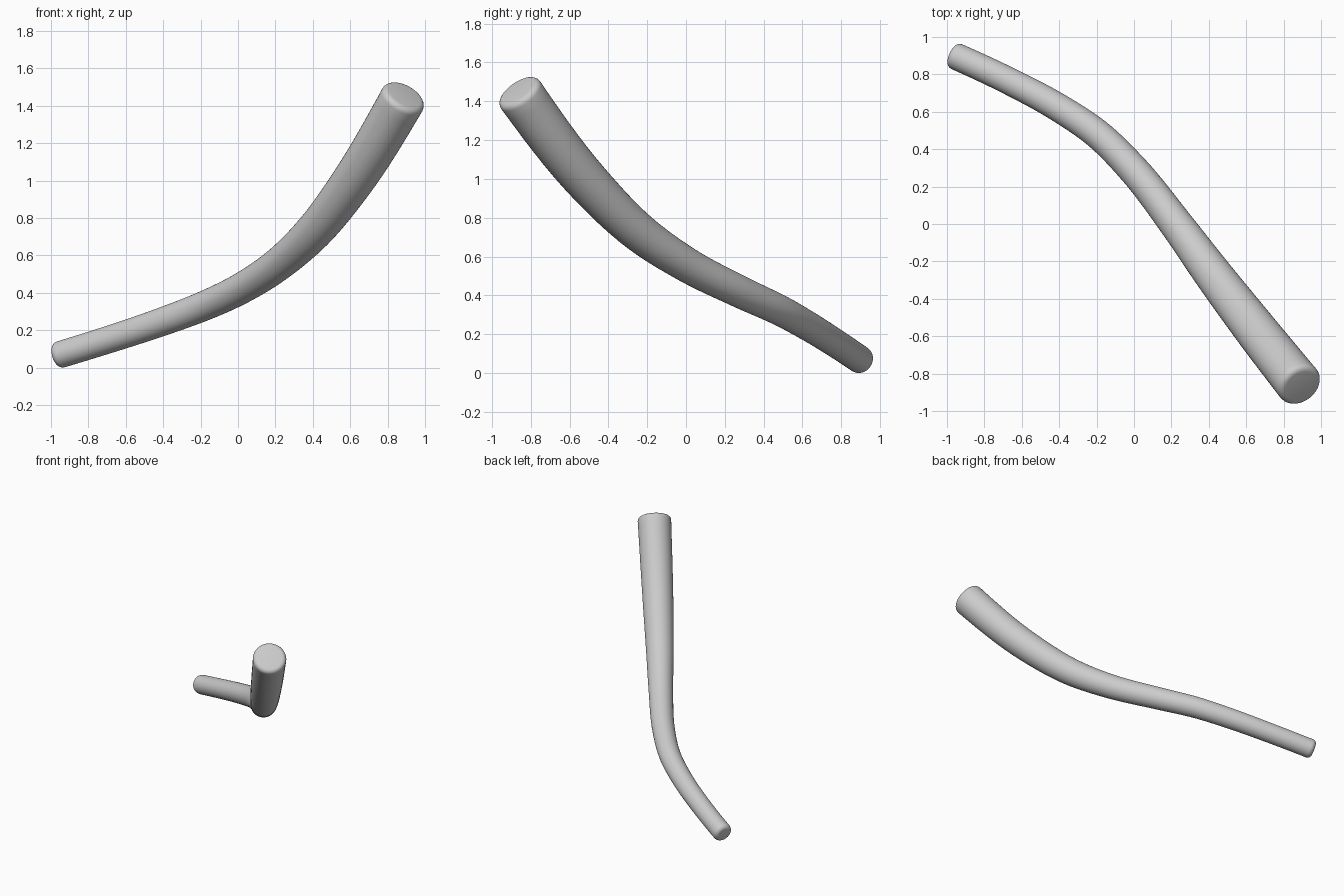
import bpy, bmesh, math
from mathutils import Vector

if "Cube" in bpy.data.objects:
    bpy.data.objects.remove(bpy.data.objects["Cube"])

# Path points with tube radius: x, y, z, r
P = [Vector(p) for p in [
    (-0.975, 0.907, 0.075, 0.072), (-0.70, 0.78, 0.16, 0.073),
    (-0.40, 0.62, 0.260, 0.076), (-0.20, 0.485, 0.335, 0.079),
    (0.0, 0.287, 0.427, 0.083), (0.225, 0.0, 0.573, 0.090),
    (0.405, -0.245, 0.74, 0.101), (0.60, -0.50, 0.99, 0.112),
    (0.892, -0.868, 1.468, 0.123)]]
SIDES, STEPS, RIM = 40, 8, 0.032


def spline(pts, steps):
    """Smooth curve through the points (chord-scaled tangents)."""
    n = len(pts)
    d = [(pts[i + 1].xyz - pts[i].xyz).length for i in range(n - 1)]
    s = [(pts[i + 1] - pts[i]) / d[i] for i in range(n - 1)]
    t = [(s[i - 1] * d[i] + s[i] * d[i - 1]) / (d[i] + d[i - 1]) for i in range(1, n - 1)]
    t = [s[0] * 1.5 - t[0] * 0.5] + t + [s[-1] * 1.5 - t[-1] * 0.5]
    out = []
    for i in range(n - 1):
        for k in range(steps):
            u = k / steps
            out.append(pts[i] * (2*u**3 - 3*u**2 + 1) + t[i] * d[i] * (u**3 - 2*u**2 + u)
                       + pts[i + 1] * (3*u**2 - 2*u**3) + t[i + 1] * d[i] * (u**3 - u**2))
    return out + [pts[-1]]


path = spline(P, STEPS)
dirs = [(path[min(i + 1, len(path) - 1)].xyz - path[max(i - 1, 0)].xyz).normalized()
        for i in range(len(path))]


def rim(end, axis):
    """Rounded rim rings, from the cap edge back to the full tube radius."""
    return [(end.xyz - axis * RIM * (1 - math.sin(a)), axis, end.w - RIM * (1 - math.cos(a)))
            for a in [math.pi / 2 * (1 - k / 5) for k in range(6)]]


rings = [(c, -a, r) for c, a, r in rim(path[0], -dirs[0])]
rings += [(p.xyz, d, p.w) for p, d in zip(path[1:-1], dirs[1:-1])]
rings += rim(path[-1], dirs[-1])[::-1]

# Tapered bent tube
bm = bmesh.new()
loops, side = [], Vector((0, 0, 1))
for c, d, r in rings:
    side = (side - d * side.dot(d)).normalized()
    other = d.cross(side)
    loops.append([bm.verts.new(c + r * (side * math.cos(a) + other * math.sin(a)))
                  for a in [2 * math.pi * k / SIDES for k in range(SIDES)]])
for a, b in zip(loops, loops[1:]):
    for k in range(SIDES):
        j = (k + 1) % SIDES
        bm.faces.new((a[k], a[j], b[j], b[k]))
bm.faces.new(loops[0][::-1])
bm.faces.new(loops[-1])
bmesh.ops.recalc_face_normals(bm, faces=bm.faces)

mesh = bpy.data.meshes.new("bent_tube")
bm.to_mesh(mesh)
bm.free()
obj = bpy.data.objects.new("bent_tube", mesh)
bpy.context.collection.objects.link(obj)
for f in mesh.polygons:
    f.use_smooth = True
# Rest on the ground
obj.location.z = -min(v.co.z for v in mesh.vertices)
